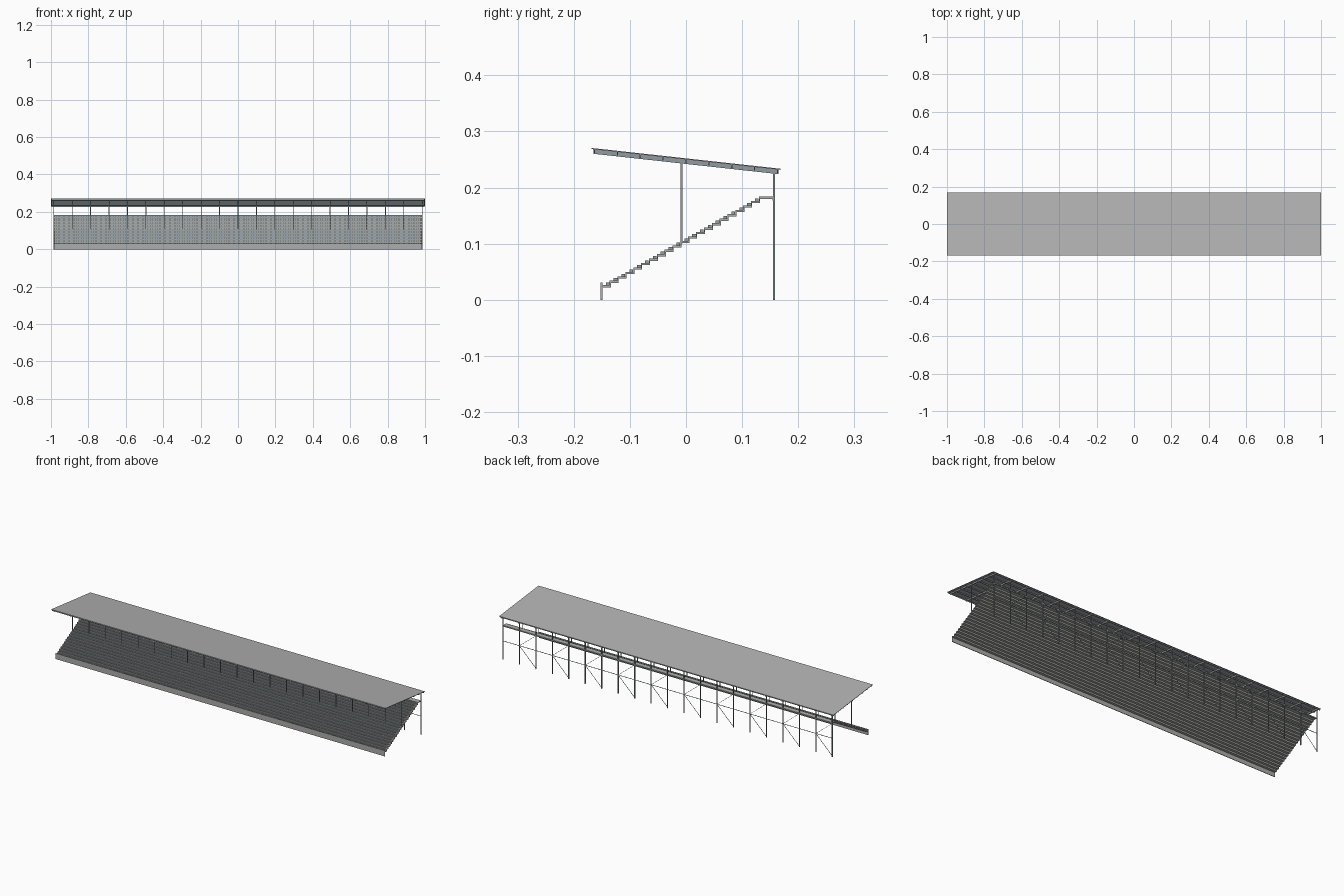
import bpy, bmesh, math
from mathutils import Vector

old = bpy.data.objects.get("Cube")
if old:
    bpy.data.objects.remove(old, do_unlink=True)


def material(name, rgb):
    m = bpy.data.materials.new(name)
    m.use_nodes = True
    m.diffuse_color = (*rgb, 1)
    m.node_tree.nodes["Principled BSDF"].inputs["Base Color"].default_value = (*rgb, 1)
    return m


concrete = material("concrete grey", (0.42, 0.42, 0.41))
roofing = material("roof grey", (0.45, 0.45, 0.45))
steel = material("blue grey steel", (0.29, 0.33, 0.35))
seat_paint = material("blue grey seat", (0.30, 0.36, 0.39))


def finish(name, bm, mat):
    bmesh.ops.recalc_face_normals(bm, faces=bm.faces)
    mesh = bpy.data.meshes.new(name)
    bm.to_mesh(mesh)
    bm.free()
    mesh.materials.append(mat)
    obj = bpy.data.objects.new(name, mesh)
    bpy.context.collection.objects.link(obj)
    return obj


def box(bm, x0, x1, y0, y1, z0, z1):
    verts = bmesh.ops.create_cube(bm, size=1)["verts"]
    for v in verts:
        v.co = Vector((x1 if v.co.x > 0 else x0,
                       y1 if v.co.y > 0 else y0,
                       z1 if v.co.z > 0 else z0))


def extrude_x(bm, profile, x0, x1):
    face = bm.faces.new([bm.verts.new((x0, y, z)) for y, z in profile])
    new = bmesh.ops.extrude_face_region(bm, geom=[face])["geom"]
    bmesh.ops.translate(bm, vec=(x1 - x0, 0, 0),
                        verts=[g for g in new if isinstance(g, bmesh.types.BMVert)])


def bar(bm, a, b, width):
    a, b = Vector(a), Vector(b)
    turn = (b - a).to_track_quat('Z', 'Y')
    for v in bmesh.ops.create_cube(bm, size=1)["verts"]:
        v.co = (a + b) / 2 + turn @ Vector(
            (v.co.x * width, v.co.y * width, v.co.z * (b - a).length))


# Shared dimensions
END = 0.985
BAYS = 20
ROWS = 20
FRONT, BASE = -0.15, 0.026
RUN, RISE = 0.014, 0.0079
BACK = 0.157
MID = -0.008
frames = [END - 2 * END * i / BAYS for i in range(BAYS + 1)]


def roof_z(y):
    return 0.252 - 0.11 * y


# Stepped terrace: thin folded slab ending in the rear walkway
top = []
for i in range(ROWS):
    top += [(FRONT + i * RUN, BASE + i * RISE),
            (FRONT + (i + 1) * RUN, BASE + i * RISE)]
last = BASE + ROWS * RISE
top += [(FRONT + ROWS * RUN, last), (BACK, last)]
under = [(y + 0.002, z - 0.004) for y, z in top[:-1]] + [(BACK, last - 0.004)]
bm = bmesh.new()
extrude_x(bm, top + under[::-1], -END, END)
finish("terrace_steps", bm, concrete)

# Front wall
bm = bmesh.new()
box(bm, -END, END, FRONT - 0.002, FRONT + 0.001, 0, 0.031)
finish("front_wall", bm, concrete)

# Seats: one seat repeated along the row and up the steps
pitch = 0.009
bm = bmesh.new()
box(bm, -END + 0.006, -END + 0.013, FRONT + 0.007, FRONT + 0.0135, BASE, BASE + 0.0045)
seats = finish("seats", bm, seat_paint)
for name, count, step in (("along row", 217, (pitch, 0, 0)),
                          ("up steps", ROWS, (0, RUN, RISE))):
    arr = seats.modifiers.new(name, 'ARRAY')
    arr.count = count
    arr.use_relative_offset = False
    arr.use_constant_offset = True
    arr.constant_offset_displace = step

# Roof sheet
bm = bmesh.new()
extrude_x(bm, [(-0.168, roof_z(-0.168)), (0.168, roof_z(0.168)),
               (0.168, roof_z(0.168) - 0.002), (-0.168, roof_z(-0.168) - 0.002)], -1, 1)
finish("roof_sheet", bm, roofing)

# Roof rafters, one above each frame
bm = bmesh.new()
for x in frames:
    extrude_x(bm, [(y, roof_z(y) - d) for y, d in
                   ((-0.165, 0.002), (0.165, 0.002), (0.165, 0.01), (-0.165, 0.01))],
              x - 0.0015, x + 0.0015)
finish("roof_rafters", bm, steel)

# Purlins running the length of the roof
bm = bmesh.new()
for i in range(9):
    y = -0.163 + i * 0.326 / 8
    box(bm, -0.998, 0.998, y - 0.001, y + 0.001, roof_z(y) - 0.008, roof_z(y) - 0.0015)
finish("roof_purlins", bm, steel)

# Rear and middle posts
bm = bmesh.new()
for x in frames:
    box(bm, x - 0.002, x + 0.002, BACK - 0.002, BACK + 0.002, 0, roof_z(BACK) - 0.008)
finish("rear_posts", bm, steel)
bm = bmesh.new()
for x in frames:
    box(bm, x - 0.0015, x + 0.0015, MID - 0.0015, MID + 0.0015, 0.1, roof_z(MID) - 0.008)
finish("middle_posts", bm, steel)

# Rear rail, walkway edge beam and K bracing in every second bay
rail = 0.1
bm = bmesh.new()
box(bm, -END, END, BACK - 0.001, BACK + 0.001, rail - 0.001, rail + 0.001)
for i in range(1, BAYS, 2):
    for z in (0.004, last - 0.004):
        bar(bm, (frames[i], BACK, rail), (frames[i + 1], BACK, z), 0.0016)
finish("rear_bracing", bm, steel)
bm = bmesh.new()
box(bm, -END, END, BACK - 0.003, BACK - 0.001, last - 0.007, last - 0.001)
finish("walkway_beam", bm, steel)
